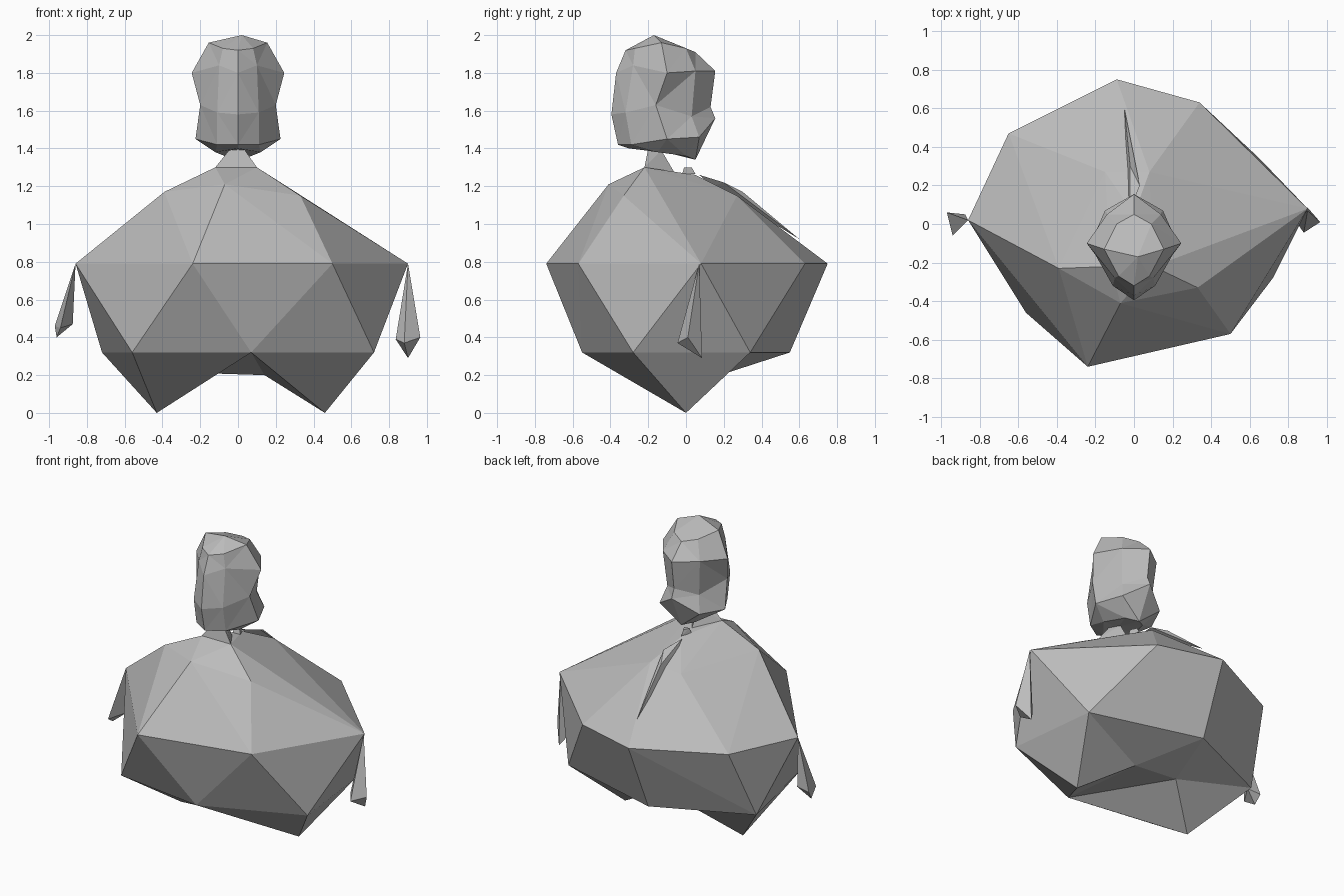
import bpy
import bmesh
from mathutils import Vector

cube = bpy.data.objects.get("Cube")
if cube:
    bpy.data.objects.remove(cube, do_unlink=True)

# One plain clay colour for everything
clay = bpy.data.materials.new("grey clay")
clay.use_nodes = True
colour = (0.5, 0.5, 0.5, 1)
clay.diffuse_color = colour
clay.node_tree.nodes["Principled BSDF"].inputs["Base Color"].default_value = colour


def finish(name, bm):
    # Turn a bmesh into a flat shaded object
    bmesh.ops.recalc_face_normals(bm, faces=bm.faces[:])
    mesh = bpy.data.meshes.new(name)
    bm.to_mesh(mesh)
    bm.free()
    mesh.materials.append(clay)
    obj = bpy.data.objects.new(name, mesh)
    bpy.context.collection.objects.link(obj)


def hull_mesh(points):
    # Wrap a faceted skin around a handful of points
    bm = bmesh.new()
    for point in points:
        bm.verts.new(point)
    bmesh.ops.convex_hull(bm, input=bm.verts[:], use_existing_faces=False)
    return bm


def hull_part(name, *points):
    finish(name, hull_mesh(points))


# Torso: belly ring, hip ring and shoulder corners wrapped in facets
belly = [(-.24, -.74), (.5, -.57), (.9, .08), (.34, .63),
         (-.09, .75), (-.65, .47), (-.86, .02)]
hips = [(.07, -.55), (.72, -.28), (.65, .34),
        (-.1, .55), (-.72, .27), (-.56, -.46)]
shoulders = [(-.39, -.23, 1.17), (.33, -.33, 1.15), (-.07, -.41, 1.21),
             (-.12, -.22, 1.3), (.1, -.22, 1.3), (0, .05, 1.26),
             (.08, .27, 1.15), (-.15, .27, 1.13)]
hip_points = [Vector((x, y, .32)) for x, y in hips]
torso = hull_mesh([(x, y, .79) for x, y in belly] + hip_points + shoulders)

# Open the underside, then add two feet points and a raised hollow
floor = [f for f in torso.faces if all(v.co.z < .4 for v in f.verts)]
bmesh.ops.delete(torso, geom=floor, context='FACES')
front, left, back_left, back, right, front_right = [
    min(torso.verts, key=lambda v: (v.co - spot).length) for spot in hip_points]
foot_right = torso.verts.new((-.43, 0, 0))
foot_left = torso.verts.new((.46, 0, 0))
hollow_right = torso.verts.new((-.17, .2, .21))
hollow_left = torso.verts.new((.14, .18, .2))


def fan(centre, *rim):
    # Triangles from one point to each step along a rim
    for a, b in zip(rim, rim[1:]):
        torso.faces.new((centre, a, b))


fan(foot_right, hollow_right, right, front_right, front, hollow_right)
fan(foot_left, hollow_left, front, left, back_left, hollow_left)
fan(back, back_left, hollow_left, hollow_right, right)
fan(front, hollow_left, hollow_right)
finish("torso", torso)

# Neck wedge
hull_part("neck", (-.12, -.22, 1.3), (.1, -.22, 1.3), (0, -.06, 1.27),
          (-.04, -.2, 1.4), (.03, -.2, 1.4), (0, -.13, 1.39))

# Head: half rings from front to back, mirrored across the middle
half_rings = [
    [(0, -.32, 1.92), (.08, -.27, 1.93), (.155, -.13, 1.96), (.09, 0, 1.93), (0, .05, 1.91)],
    [(0, -.37, 1.8), (.1, -.28, 1.84), (.245, -.1, 1.8), (.14, .05, 1.81), (0, .155, 1.81)],
    [(0, -.395, 1.58), (.11, -.32, 1.59), (.2, -.16, 1.63), (.12, .03, 1.57), (0, .13, 1.62)],
    [(0, -.36, 1.42), (.11, -.29, 1.42), (.225, -.1, 1.45), (.15, .07, 1.46), (0, .155, 1.56)],
    [(0, -.3, 1.4), (.06, -.22, 1.39), (.12, -.15, 1.38), (.07, 0, 1.36), (0, .05, 1.34)],
]
head = bmesh.new()
rings = []
for half in half_rings:
    full = half + [(-x, y, z) for x, y, z in half[-2:0:-1]]
    rings.append([head.verts.new(p) for p in full])
for upper, lower in zip(rings, rings[1:]):
    for i in range(len(upper)):
        j = (i + 1) % len(upper)
        head.faces.new((upper[i], upper[j], lower[j], lower[i]))
for ring, tip in ((rings[0], (.02, -.17, 2)), (rings[-1], (0, -.15, 1.39))):
    centre = head.verts.new(tip)
    for i in range(len(ring)):
        head.faces.new((ring[i], ring[(i + 1) % len(ring)], centre))
bmesh.ops.triangulate(head, faces=head.faces[:], quad_method='SHORT_EDGE')
finish("head", head)

# Thin hanging hands, each from a belly corner
hull_part("left_hand", (.9, .07, .79), (.835, .02, .39), (.965, .01, .4),
          (.88, -.045, .37), (.9, .085, .29))
hull_part("right_hand", (-.86, .02, .79), (-.97, .06, .46), (-.875, .05, .47),
          (-.94, -.06, .45), (-.96, .02, .4))

# Narrow blade down the back and the small knob above it
hull_part("back_blade", (-.02, .07, 1.26), (.03, .2, 1.22), (-.02, .3, 1.17),
          (-.05, .6, .92), (-.03, .14, 1.2))
hull_part("nape_knob", (-.03, -.02, 1.265), (.03, -.02, 1.265), (0, .05, 1.265),
          (-.02, -.01, 1.3), (.02, -.01, 1.3), (0, .03, 1.3))
